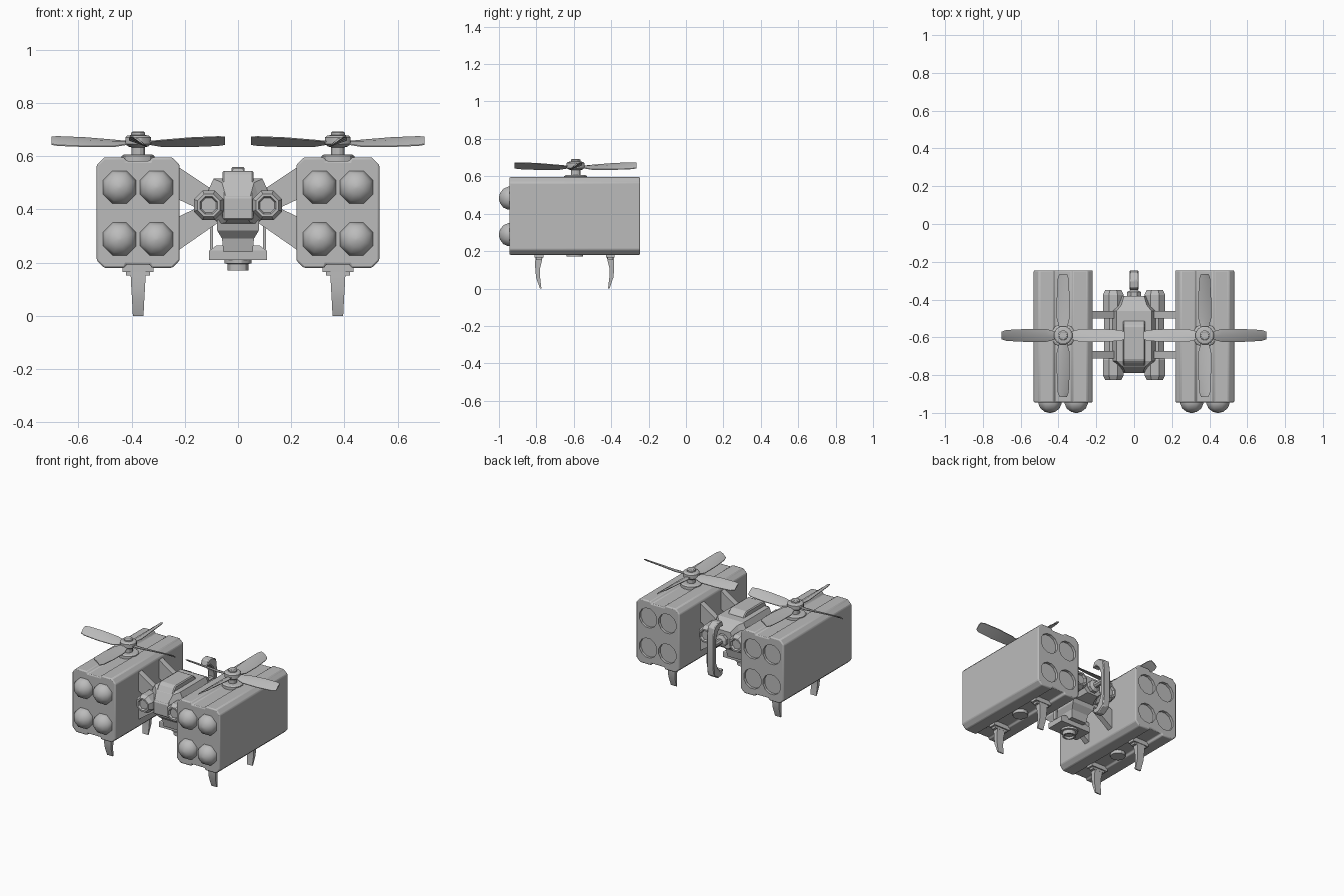
import bpy, bmesh, math
from mathutils import Vector, Matrix

if "Cube" in bpy.data.objects:
    bpy.data.objects.remove(bpy.data.objects["Cube"])

grey = bpy.data.materials.new("light_grey")
grey.diffuse_color = (0.5, 0.5, 0.5, 1)
grey.use_nodes = True
grey.node_tree.nodes["Principled BSDF"].inputs["Base Color"].default_value = grey.diffuse_color
Y0 = -0.595   # middle of the craft, front to back


def finish(name, bm, side=1, bevel=0, smooth=30, segs=2):
    """Turn a bmesh into an object; side=-1 mirrors it to the left."""
    if side < 0:
        bmesh.ops.scale(bm, vec=(-1, 1, 1), verts=bm.verts)
    bmesh.ops.recalc_face_normals(bm, faces=bm.faces)
    me = bpy.data.meshes.new(name)
    bm.to_mesh(me)
    bm.free()
    me.materials.append(grey)
    ob = bpy.data.objects.new(name, me)
    bpy.context.collection.objects.link(ob)
    if bevel:
        m = ob.modifiers.new("bevel", 'BEVEL')
        m.width, m.segments, m.limit_method = bevel, segs, 'ANGLE'
        m.angle_limit = math.radians(35)
    if smooth:
        bpy.ops.object.select_all(action='DESELECT')
        ob.select_set(True)
        bpy.context.view_layer.objects.active = ob
        bpy.ops.object.shade_smooth_by_angle(angle=math.radians(smooth))
    return ob


def loft(bm, rings):
    """Skin a list of equal-length point rings and cap both ends."""
    vs = [[bm.verts.new(p) for p in r] for r in rings]
    n = len(vs[0])
    for a, b in zip(vs, vs[1:]):
        for i in range(n):
            j = (i + 1) % n
            bm.faces.new((a[i], a[j], b[j], b[i]))
    bm.faces.new(vs[0][::-1])
    bm.faces.new(vs[-1])


def turned(bm, c, profile, axis='z', n=8):
    """Lathe (radius, position) pairs around an axis through c."""
    rings = []
    for r, t in profile:
        ring = []
        for i in range(n):
            a = 2 * math.pi * (i + 0.5) / n
            u, v = r * math.cos(a), r * math.sin(a)
            ring.append((c[0] + u, c[1] + v, t) if axis == 'z' else (c[0] + u, t, c[1] + v))
        rings.append(ring)
    loft(bm, rings)


def box(bm, x0, x1, y0, y1, z0, z1):
    loft(bm, [[(x0, y0, z), (x1, y0, z), (x1, y1, z), (x0, y1, z)] for z in (z0, z1)])


def extrude_y(bm, prof, y0, y1):
    loft(bm, [[(x, y, z) for x, z in prof] for y in (y0, y1)])


PX = 0.375    # pod centre
for s, side in ((1, "right"), (-1, "left")):
    # pod shell with chamfered corners and a shallow groove along top and bottom
    half = [(0.156, 0.215), (0.156, 0.56), (0.128, 0.595), (0.05, 0.595), (0.045, 0.582)]
    top = half + [(-x, z) for x, z in half[:0:-1]] + [(-0.156, 0.56)]
    prof = [(0.128, 0.18), (0.156, 0.208), (0.156, 0.567), (0.128, 0.595), (0.05, 0.595), (0.045, 0.582)]
    prof += [(-x, z) for x, z in prof[::-1]]
    prof += [(-0.05, 0.18), (-0.045, 0.193), (0.045, 0.193), (0.05, 0.18)]
    bm = bmesh.new()
    extrude_y(bm, [(PX + x, z) for x, z in prof], -0.945, -0.245)
    pod = finish("pod_" + side, bm, s, 0.01)

    # sockets sunk in the pod rear
    cut = bmesh.new()
    for x in (0.306, 0.445):
        for z in (0.288, 0.483):
            turned(cut, (x, z), [(0.064, -0.262), (0.064, -0.2)], 'y', 12)
    cutter = finish("socket_cutter_" + side, cut, s, smooth=0)
    cutter.hide_render = True
    cutter.hide_set(True)
    m = pod.modifiers.new("sockets", 'BOOLEAN')
    m.object, m.operation, m.solver = cutter, 'DIFFERENCE', 'EXACT'

    # domed noses on the pod front
    bm = bmesh.new()
    for x in (0.306, 0.445):
        for z in (0.288, 0.483):
            turned(bm, (x, z), [(0.066, -0.93), (0.067, -0.95), (0.055, -0.976),
                                (0.03, -0.994), (0.006, -1.0)], 'y')
    finish("noses_" + side, bm, s, smooth=60)

    # rotor mast, hub and bottom plate
    bm = bmesh.new()
    turned(bm, (PX, Y0 + 0.005), [(0.064, 0.575), (0.064, 0.6), (0.055, 0.606), (0.026, 0.606),
                          (0.026, 0.633), (0.04, 0.637), (0.05, 0.645), (0.05, 0.67),
                          (0.042, 0.677), (0.027, 0.679), (0.027, 0.688), (0.02, 0.693)], n=12)
    turned(bm, (PX, Y0), [(0.045, 0.172), (0.045, 0.2)], n=12)
    finish("rotor_mast_" + side, bm, s)

    # four twisted blades
    bm = bmesh.new()
    for k in range(4):
        rings = []
        for r, w, lo, hi in ((0.03, 0.018, 0.648, 0.656), (0.09, 0.034, 0.638, 0.662),
                             (0.2, 0.034, 0.638, 0.671), (0.3, 0.029, 0.642, 0.675),
                             (0.326, 0.02, 0.646, 0.674)):
            t = 0.004
            pts = [(r, -w, lo - t), (r, w, hi - t), (r, w, hi), (r, 0, (lo + hi) / 2 + 0.006), (r, -w, lo)]
            rot = Matrix.Rotation(k * math.pi / 2, 3, 'Z')
            rings.append([rot @ Vector(p) + Vector((PX, Y0 + 0.005, 0)) for p in pts])
        loft(bm, rings)
    finish("rotor_blades_" + side, bm, s)

    # curved landing legs with mounts
    bm = bmesh.new()
    for d in (-1, 1):
        rings = []
        for z, c, h, w in ((0.19, 0.19, 0.02, 0.028), (0.15, 0.193, 0.018, 0.028), (0.11, 0.198, 0.013, 0.026),
                           (0.06, 0.196, 0.011, 0.023), (0.0, 0.182, 0.004, 0.02)):
            y = Y0 + d * c
            rings.append([(PX - w, y - h, z), (PX + w, y - h, z), (PX + w, y + h, z), (PX - w, y + h, z)])
        loft(bm, rings)
        yc = Y0 + d * 0.19
        box(bm, PX - 0.045, PX + 0.045, yc - 0.016, yc + 0.016, 0.152, 0.2)
        box(bm, PX - 0.058, PX + 0.058, yc - 0.024, yc + 0.024, 0.165, 0.2)
    finish("landing_legs_" + side, bm, s)

    # crossed struts between pod and body
    bm = bmesh.new()
    for y in (-0.692, -0.48):
        extrude_y(bm, [(0.06, 0.36), (0.06, 0.45), (0.24, 0.57), (0.24, 0.445)], y - 0.019, y + 0.019)
        extrude_y(bm, [(0.06, 0.45), (0.06, 0.36), (0.24, 0.235), (0.24, 0.365)], y - 0.018, y + 0.018)
    finish("struts_" + side, bm, s, smooth=0)

    # side tubes with a recessed lens at each end
    bm = bmesh.new()
    turned(bm, (0.11, 0.415), [(0.03, -0.812), (0.036, -0.825), (0.046, -0.825), (0.06, -0.8),
                               (0.06, -0.72), (0.054, -0.71), (0.054, -0.47), (0.06, -0.46),
                               (0.06, -0.375), (0.046, -0.35), (0.036, -0.35), (0.03, -0.362)], 'y')
    finish("side_tube_" + side, bm, s, smooth=0)

    # thin rod beside the camera mount
    bm = bmesh.new()
    box(bm, 0.094, 0.106, -0.61, -0.59, 0.25, 0.4)
    finish("mount_rod_" + side, bm, s, smooth=0)

# central body, narrowing towards both ends
bm = bmesh.new()
sec = [(0.6, 0.0), (1, 0.25), (1, 0.7), (0.8, 1)]
rings = []
for y, w, z0, z1 in ((-0.785, 0.058, 0.37, 0.45), (-0.755, 0.075, 0.35, 0.5), (-0.725, 0.115, 0.345, 0.515),
                     (-0.46, 0.115, 0.345, 0.515), (-0.43, 0.085, 0.35, 0.5), (-0.38, 0.065, 0.36, 0.47)):
    half = [(f * w, z0 + t * (z1 - z0)) for f, t in sec]
    rings.append([(x, y, z) for x, z in half + [(-x, z) for x, z in half[::-1]]])
loft(bm, rings)
finish("body", bm, smooth=0)

# raised top hatch running down over the nose
bm = bmesh.new()
side_prof = [(-0.79, 0.36), (-0.79, 0.44), (-0.735, 0.53), (-0.72, 0.545),
             (-0.54, 0.545), (-0.51, 0.515), (-0.51, 0.36)]
loft(bm, [[(x, y, z) for y, z in side_prof] for x in (-0.058, 0.058)])
finish("top_hatch", bm, bevel=0.006, smooth=0, segs=1)

# belly block and camera
bm = bmesh.new()
loft(bm, [[(x * w, Y0 + y * d, z) for x, y in ((-1, -1), (1, -1), (1, 1), (-1, 1))]
          for w, d, z in ((0.055, 0.09, 0.24), (0.06, 0.1, 0.29), (0.078, 0.13, 0.32), (0.078, 0.14, 0.36))])
loft(bm, [[(x * w, Y0 + y * d, z) for x, y in ((-1, -1), (1, -1), (1, 1), (-1, 1))]
          for w, d, z in ((0.108, 0.06, 0.21), (0.108, 0.06, 0.245), (0.08, 0.05, 0.265))])
finish("camera_mount", bm, smooth=0)
bm = bmesh.new()
turned(bm, (0, Y0), [(0.026, 0.182), (0.03, 0.17), (0.04, 0.17), (0.04, 0.195), (0.052, 0.197), (0.052, 0.22)], n=12)
finish("camera", bm)

# curved tail fin and its boom
bm = bmesh.new()
rings = []
for y, z, t in ((-0.345, 0.535, 0.02), (-0.31, 0.54, 0.022), (-0.275, 0.515, 0.028), (-0.262, 0.46, 0.017),
                (-0.262, 0.3, 0.017), (-0.275, 0.245, 0.028), (-0.31, 0.215, 0.022), (-0.345, 0.22, 0.02)):
    dy, dz = (Vector((y + 0.4, z - 0.378)) * Vector((1, 0.6)).length).normalized()
    rings.append([(x, y + k * dy * t, z + k * dz * t) for x, k in ((-0.025, -1), (0.025, -1), (0.025, 1), (-0.025, 1))])
loft(bm, rings)
finish("tail_fin", bm, bevel=0.005, smooth=30, segs=1)
bm = bmesh.new()
turned(bm, (0, 0.41), [(0.04, -0.4), (0.04, -0.36), (0.018, -0.35), (0.018, -0.26)], 'y')
finish("tail_boom", bm, smooth=0)
